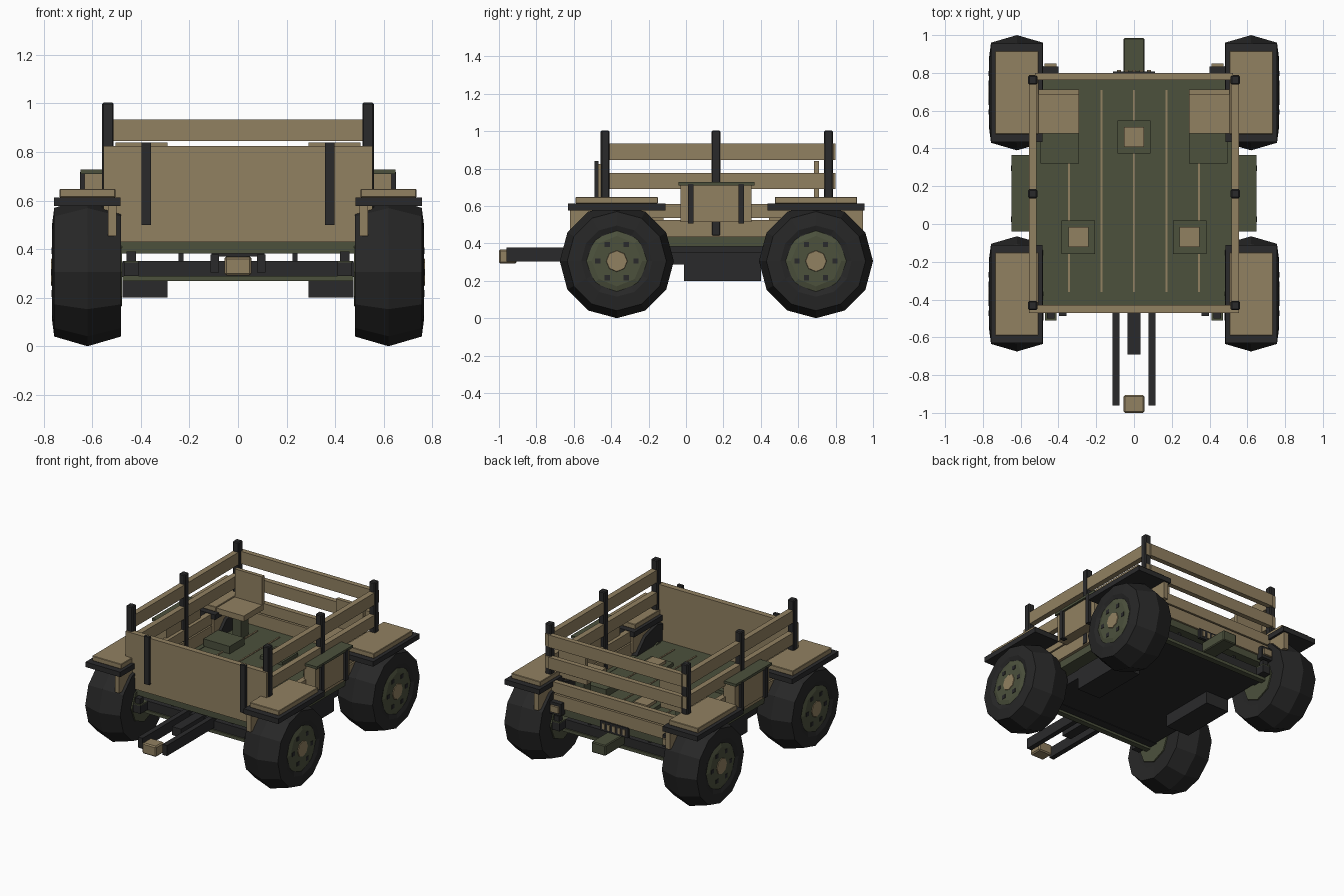
import bpy, bmesh, math

if "Cube" in bpy.data.objects:
    bpy.data.objects.remove(bpy.data.objects["Cube"])


def material(name, rgb):
    m = bpy.data.materials.new(name)
    m.diffuse_color = (*rgb, 1)
    m.use_nodes = True
    m.node_tree.nodes["Principled BSDF"].inputs["Base Color"].default_value = m.diffuse_color
    return m


TAN = material("tan", (0.285, 0.218, 0.120))
OLIVE = material("olive", (0.072, 0.082, 0.046))
DARK = material("charcoal", (0.023, 0.023, 0.024))
RUBBER = material("rubber", (0.020, 0.020, 0.020))


def finish(bm, name, mat):
    bmesh.ops.recalc_face_normals(bm, faces=bm.faces)
    me = bpy.data.meshes.new(name)
    bm.to_mesh(me)
    bm.free()
    me.materials.append(mat)
    ob = bpy.data.objects.new(name, me)
    bpy.context.collection.objects.link(ob)
    return ob


def box(name, mat, x, y, z, bevel=0.0):
    """Box from (min, max) pairs."""
    bm = bmesh.new()
    bmesh.ops.create_cube(bm, size=1)
    for v in bm.verts:
        for i, (a, b) in enumerate((x, y, z)):
            v.co[i] = (a + b) / 2 + v.co[i] * (b - a)
    ob = finish(bm, name, mat)
    if bevel:
        mod = ob.modifiers.new("bevel", 'BEVEL')
        mod.width = bevel
        mod.segments = 1
    return ob


def pair(name, mat, x, y, z, bevel=0.0):
    """The same box on both sides."""
    box(name + "_right", mat, x, y, z, bevel)
    box(name + "_left", mat, (-x[1], -x[0]), y, z, bevel)


def lathe(name, mat, profile, sides, cx, cy, cz, sign):
    """Revolve (x offset, radius) points about the x axis, capping both ends."""
    bm = bmesh.new()
    rings = []
    for dx, r in profile:
        rings.append([bm.verts.new((cx + sign * dx,
                                    cy + r * math.sin(i * math.tau / sides),
                                    cz - r * math.cos(i * math.tau / sides)))
                      for i in range(sides)])
    for a, b in zip(rings, rings[1:]):
        for i in range(sides):
            j = (i + 1) % sides
            bm.faces.new((a[i], a[j], b[j], b[i]))
    bm.faces.new(rings[0])
    bm.faces.new(rings[-1])
    return finish(bm, name, mat)


# Wheels, axles, springs and fenders
WZ = 0.305
TYRE = [(-0.134, 0.17), (-0.138, 0.265), (0, 0.305), (0.137, 0.265), (0.147, 0.19), (0.137, 0.16)]
for end, wy in (("front", -0.37), ("rear", 0.695)):
    for side, s in (("right", 1), ("left", -1)):
        tag = end + "_" + side
        cx = s * 0.62
        lathe("tyre_" + tag, RUBBER, TYRE, 12, cx, wy, WZ, s)
        lathe("hub_" + tag, OLIVE, [(-0.142, 0.14), (0.135, 0.172), (0.146, 0.135)], 8, cx, wy, WZ, s)
        lathe("hub_cap_" + tag, TAN, [(0.14, 0.06), (0.150, 0.055)], 8, cx, wy, WZ, s)
        for k in range(6):
            a = k * math.tau / 6
            y, z = wy + 0.102 * math.cos(a), WZ + 0.102 * math.sin(a)
            xs = sorted((s * 0.76, s * 0.769))
            box(f"lug_{tag}_{k}", DARK, xs, (y - 0.014, y + 0.014), (z - 0.014, z + 0.014))
    box("axle_" + end, DARK, (-0.49, 0.49), (wy - 0.03, wy + 0.03), (0.285, 0.345))
    pair("leaf_spring_" + end, DARK, (0.41, 0.47), (wy - 0.14, wy + 0.14), (0.29, 0.345))
    pair("spring_cover_" + end, OLIVE, (0.41, 0.47), (wy - 0.14, wy + 0.14), (0.345, 0.352))
    for k in (-1, 1):
        y = wy + k * 0.11
        pair(f"spring_hanger_{end}_{k}", DARK, (0.42, 0.46), (y - 0.02, y + 0.02), (0.34, 0.39))
    pair("fender_base_" + end, DARK, (0.485, 0.758), (wy - 0.26, wy + 0.26), (0.577, 0.613))
    pair("fender_top_" + end, TAN, (0.505, 0.735), (wy - 0.22, wy + 0.22), (0.613, 0.648), 0.003)
    pair("fender_skirt_" + end, TAN, (0.50, 0.535), (wy - 0.25, wy + 0.25), (0.455, 0.58))

# Cargo floor and chassis slab hung below it
box("floor", OLIVE, (-0.49, 0.49), (-0.45, 0.79), (0.382, 0.432))
pair("floor_edge", OLIVE, (0.485, 0.535), (-0.44, 0.78), (0.382, 0.435))
pair("chassis_rail", DARK, (0.225, 0.245), (-0.40, 0.75), (0.345, 0.385))
box("chassis_slab", DARK, (-0.47, 0.47), (-0.43, 0.77), (0.288, 0.352))
for end, y in (("front", -0.42), ("rear", 0.76)):
    box("chassis_crossbar_" + end, OLIVE, (-0.475, 0.475), (y - 0.02, y + 0.02), (0.268, 0.29))
for i in range(-2, 3):
    x = i * 0.172
    box(f"floor_strip_{i}", TAN, (x - 0.005, x + 0.005), (-0.36, 0.71), (0.432, 0.437))
pair("under_tank", DARK, (0.29, 0.475), (-0.01, 0.40), (0.2, 0.352))

# Front wall with straps
box("front_wall", TAN, (-0.555, 0.555), (-0.47, -0.43), (0.51, 0.825))
box("front_sill", TAN, (-0.485, 0.485), (-0.465, -0.43), (0.43, 0.51))
pair("front_strap", DARK, (0.358, 0.398), (-0.488, -0.468), (0.5, 0.84))

# Stake posts and slatted sides
for i, y in enumerate((-0.432, 0.16, 0.762)):
    pair(f"post_{i}", DARK, (0.512, 0.56), (y - 0.024, y + 0.024), (0.44, 1.003), 0.006)
for i, (z0, z1) in enumerate(((0.435, 0.525), (0.535, 0.61), (0.69, 0.775), (0.845, 0.933))):
    pair(f"side_slat_{i}", TAN, (0.516, 0.556), (-0.44, 0.79), (z0, z1))
    box(f"rear_slat_{i}", TAN, (-0.525, 0.525), (0.763, 0.799), (z0, z1))

# Side lockers with straps
pair("locker", TAN, (0.54, 0.632), (-0.03, 0.35), (0.515, 0.71))
pair("locker_lid", OLIVE, (0.53, 0.648), (-0.04, 0.365), (0.71, 0.728))
for i, y in enumerate((0.025, 0.295)):
    pair(f"locker_strap_{i}", DARK, (0.61, 0.651), (y - 0.015, y + 0.015), (0.507, 0.718))

# Rear seats with low foot boxes
pair("seat", TAN, (0.29, 0.505), (0.48, 0.70), (0.60, 0.64))
pair("seat_back", TAN, (0.29, 0.505), (0.685, 0.712), (0.64, 0.84))
pair("seat_pedestal", OLIVE, (0.36, 0.43), (0.55, 0.63), (0.43, 0.60))
pair("foot_box", OLIVE, (0.29, 0.495), (0.32, 0.485), (0.43, 0.485))

# Floor mounts
for i, (x, y) in enumerate(((0, 0.46), (-0.295, -0.07), (0.295, -0.07))):
    box(f"mount_base_{i}", OLIVE, (x - 0.088, x + 0.088), (y - 0.088, y + 0.088), (0.43, 0.455))
    box(f"mount_block_{i}", TAN, (x - 0.053, x + 0.053), (y - 0.053, y + 0.053), (0.45, 0.475))

# Front towing bars and coupler
pair("tow_bar", DARK, (0.078, 0.114), (-0.96, -0.40), (0.303, 0.378))
box("tow_center_bar", DARK, (-0.035, 0.035), (-0.69, -0.38), (0.31, 0.37))
box("coupler", TAN, (-0.055, 0.055), (-1.0, -0.905), (0.292, 0.368), 0.008)

# Rear hitch, slotted plate and lamps
box("rear_hitch", OLIVE, (-0.055, 0.055), (0.76, 0.985), (0.295, 0.37), 0.006)
box("rear_plate", DARK, (-0.11, 0.11), (0.785, 0.808), (0.37, 0.44))
for i in range(5):
    x = (i - 2) * 0.04
    box(f"plate_slot_{i}", TAN, (x - 0.01, x + 0.01), (0.805, 0.814), (0.385, 0.425))
pair("lamp_housing", DARK, (0.40, 0.485), (0.785, 0.835), (0.40, 0.485))
pair("lamp", TAN, (0.41, 0.475), (0.83, 0.85), (0.42, 0.465))
